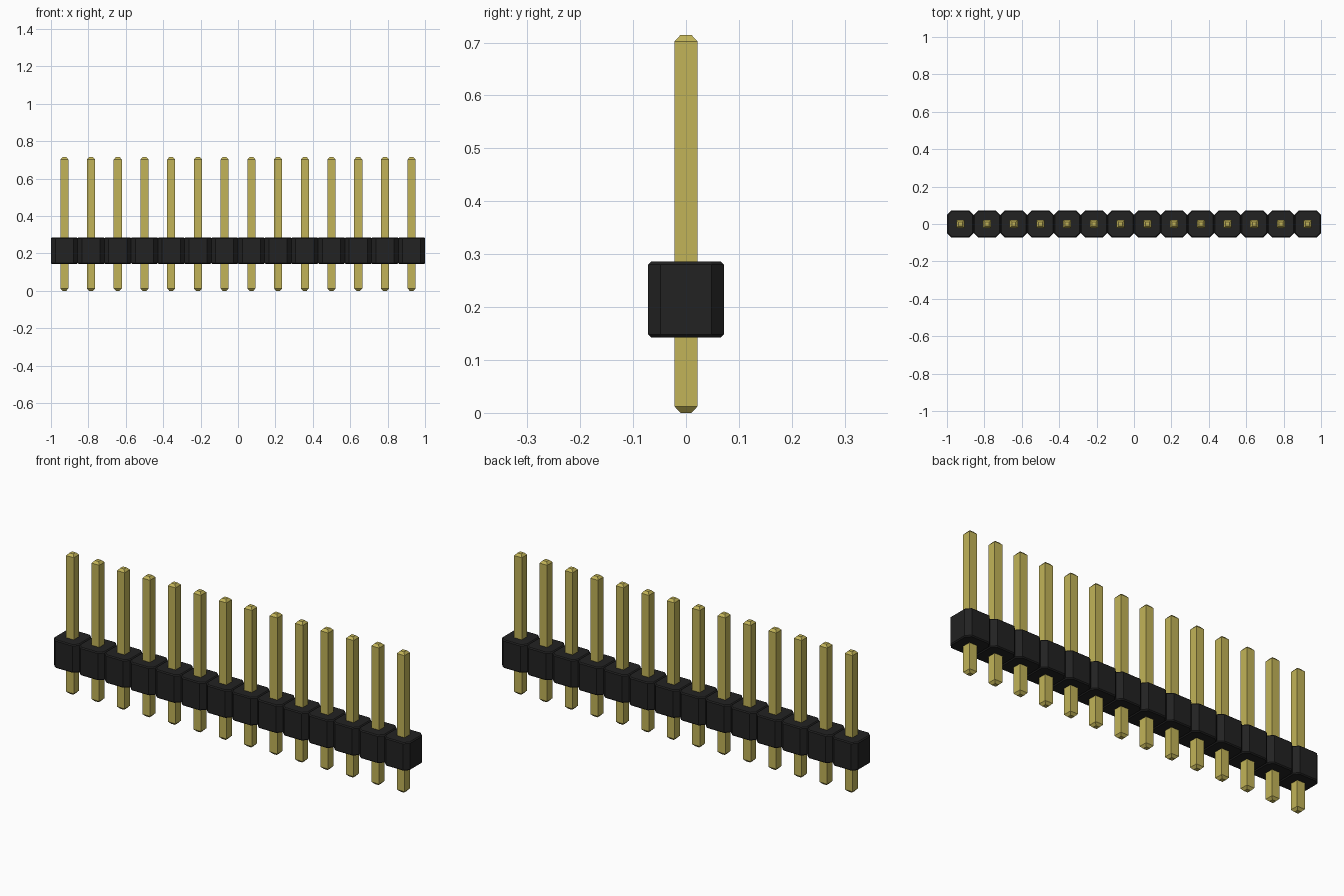
import bpy, bmesh

if "Cube" in bpy.data.objects:
    bpy.data.objects.remove(bpy.data.objects["Cube"])

COUNT = 14
PITCH = 2.0 / COUNT
HALF = PITCH / 2
FIRST_X = -1 + HALF


def material(name, rgb):
    m = bpy.data.materials.new(name)
    m.diffuse_color = (*rgb, 1)
    m.use_nodes = True
    m.node_tree.nodes["Principled BSDF"].inputs["Base Color"].default_value = m.diffuse_color
    return m


def octagon(h, cut):
    c = h - cut
    return [(c, -h), (h, -c), (h, c), (c, h), (-c, h), (-h, c), (-h, -c), (-c, -h)]


def square(h):
    return [(h, -h), (h, h), (-h, h), (-h, -h)]


def loft_row(name, sections, mat):
    """Stack (z, outline) sections into a closed solid, repeated along the row."""
    bm = bmesh.new()
    rings = [[bm.verts.new((x, y, z)) for x, y in pts] for z, pts in sections]
    for a, b in zip(rings, rings[1:]):
        n = len(a)
        for i in range(n):
            j = (i + 1) % n
            bm.faces.new((a[i], a[j], b[j], b[i]))
    bm.faces.new(rings[0][::-1])
    bm.faces.new(rings[-1])
    bmesh.ops.recalc_face_normals(bm, faces=bm.faces)
    mesh = bpy.data.meshes.new(name)
    bm.to_mesh(mesh)
    bm.free()
    mesh.materials.append(mat)
    obj = bpy.data.objects.new(name, mesh)
    obj.location.x = FIRST_X
    bpy.context.collection.objects.link(obj)
    arr = obj.modifiers.new("row", 'ARRAY')
    arr.count = COUNT
    arr.use_relative_offset = False
    arr.use_constant_offset = True
    arr.constant_offset_displace = (PITCH, 0, 0)
    return obj


black = material("black plastic", (0.016, 0.016, 0.016))
gold = material("gold metal", (0.54, 0.455, 0.098))

# Housing: octagonal blocks with a small chamfer on top and bottom rims
E = 0.005
CUT = 0.023
z0, z1 = PITCH, 2 * PITCH
outer, inner = octagon(HALF, CUT), octagon(HALF - E, CUT - E * 0.586)
loft_row("housing", [(z0, inner), (z0 + E, outer), (z1 - E, outer), (z1, inner)], black)

# Pins: square posts with tapered tips
W, TIP, TAPER = 0.0215, 0.0105, 0.012
TOP = 5 * PITCH
loft_row("pins", [(0, square(TIP)), (TAPER, square(W)),
                  (TOP - TAPER, square(W)), (TOP, square(TIP))], gold)
